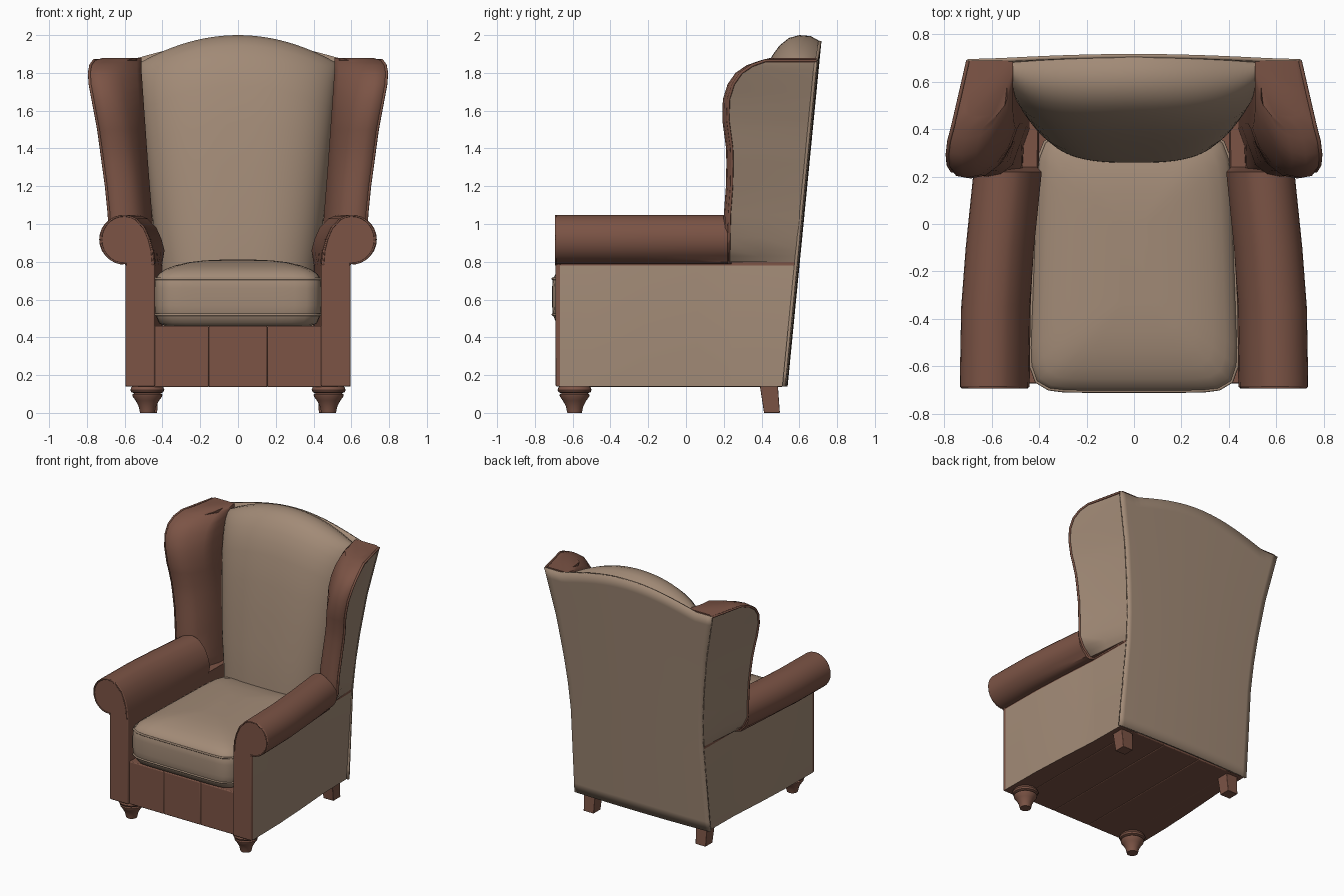
import bpy, bmesh, math
from mathutils import Vector

cube = bpy.data.objects.get("Cube")
if cube:
    bpy.data.objects.remove(cube)


def material(name, rgb):
    m = bpy.data.materials.new(name)
    m.use_nodes = True
    m.diffuse_color = (*rgb, 1)
    m.node_tree.nodes["Principled BSDF"].inputs["Base Color"].default_value = (*rgb, 1)
    return m


BROWN = material("brown leather", (0.2, 0.088, 0.06))
BEIGE = material("beige fabric", (0.36, 0.256, 0.183))


def table(pairs, t):
    """Linear lookup in a list of (key, value) pairs."""
    if t <= pairs[0][0]:
        return pairs[0][1]
    for (a, va), (b, vb) in zip(pairs, pairs[1:]):
        if t <= b:
            return va + (vb - va) * (t - a) / (b - a)
    return pairs[-1][1]


def back(z):
    """y of the leaning back plane at height z."""
    return 0.52 + (z - 0.14) * 0.098


def finish(obj, mats, mirror=False, bevel=0, angle=40):
    for m in mats:
        obj.data.materials.append(m)
    if bevel:
        b = obj.modifiers.new("bevel", 'BEVEL')
        b.width, b.segments = bevel, 3
    if mirror:
        obj.modifiers.new("mirror", 'MIRROR').use_mirror_merge = False
    if obj.type == 'MESH':
        bpy.ops.object.select_all(action='DESELECT')
        obj.select_set(True)
        bpy.context.view_layer.objects.active = obj
        bpy.ops.object.shade_smooth_by_angle(angle=math.radians(angle))
    return obj


def loft(name, rings, mats, pick=None, closed=True, **opts):
    """Skin a list of equal rings; pick(ring, segment) gives the material."""
    bm = bmesh.new()
    rows = [[bm.verts.new(p) for p in ring] for ring in rings]
    n = len(rows[0])
    for i in range(len(rows) - 1):
        for j in range(n if closed else n - 1):
            k = (j + 1) % n
            f = bm.faces.new((rows[i][j], rows[i][k], rows[i + 1][k], rows[i + 1][j]))
            f.material_index = pick(i, j) if pick else 0
    if closed:
        bm.faces.new(rows[0])
        bm.faces.new(rows[-1])
    bmesh.ops.recalc_face_normals(bm, faces=bm.faces)
    mesh = bpy.data.meshes.new(name)
    bm.to_mesh(mesh)
    bm.free()
    obj = bpy.data.objects.new(name, mesh)
    bpy.context.collection.objects.link(obj)
    return finish(obj, mats, **opts)


def piping(name, points, radius, mat, closed=False, mirror=False):
    curve = bpy.data.curves.new(name, 'CURVE')
    curve.dimensions = '3D'
    curve.bevel_depth, curve.bevel_resolution = radius, 2
    s = curve.splines.new('POLY')
    s.points.add(len(points) - 1)
    for q, p in zip(s.points, points):
        q.co = (*p, 1)
    s.use_cyclic_u = closed
    obj = bpy.data.objects.new(name, curve)
    bpy.context.collection.objects.link(obj)
    return finish(obj, [mat], mirror=mirror)


def box(name, lo, hi, mat, **opts):
    ring = [(lo[0], lo[1]), (hi[0], lo[1]), (hi[0], hi[1]), (lo[0], hi[1])]
    return loft(name, [[(x, y, z) for x, y in ring] for z in (lo[2], hi[2])], [mat], **opts)


# Arms: scroll profile swept backwards, dropping to a plain side panel under the wing
profile = [(0.44, 0.14), (0.44, 0.78), (0.447, 0.86), (0.463, 0.92), (0.49, 0.98)]
for k in range(17):
    a = math.radians(122 - k * 217 / 16)
    profile.append((0.605 + 0.13 * math.cos(a), 0.918 + 0.13 * math.sin(a)))
profile += [(0.595, 0.78), (0.595, 0.14)]
shift = [(-0.67, 0), (-0.35, 0.006), (-0.1, 0.025), (0.22, 0.058), (0.56, 0.065)]


def arm_ring(y, low=False, rear=False):
    ring = []
    for x, z in profile:
        if low:
            x, z = min(x, 0.595), min(z, 0.8)
        ring.append((x - table(shift, y) * (1 if z > 0.81 else 0.65), back(z) - 0.005 if rear else y, z))
    return ring


arm_rings = [arm_ring(y) for y in (-0.67, -0.5, -0.35, -0.22, -0.1, 0.06, 0.22)]
arm_rings += [arm_ring(0.24, True), arm_ring(0.56, True, True)]
outer_side = len(profile) - 2
loft("arms", arm_rings, [BROWN, BEIGE], lambda i, j: int(j == outer_side), mirror=True)
loft("arm_front_panels", [[(x, y, z) for x, z in profile] for y in (-0.69, -0.66)],
     [BROWN], mirror=True, bevel=0.007)
piping("arm_front_piping", [(0.59 + (x - 0.59) * 0.93, -0.689, 0.02 + z * 0.977) for x, z in profile[1:-1]],
       0.005, BROWN, mirror=True)

# Wings: flared padded sides with a fabric outer face
front_y = [(0.8, 0.195), (1.05, 0.2), (1.25, 0.215), (1.4, 0.212), (1.55, 0.192), (1.66, 0.195),
           (1.74, 0.22), (1.8, 0.262), (1.84, 0.32), (1.865, 0.39), (1.88, 0.45)]
front_x = [(0.8, 0.585), (0.86, 0.645), (0.93, 0.678), (1.05, 0.682), (1.2, 0.697), (1.5, 0.738),
           (1.74, 0.783), (1.8, 0.787), (1.84, 0.78), (1.865, 0.762), (1.88, 0.715)]
back_x = [(0.14, 0.565), (0.8, 0.55), (1.0, 0.56), (1.2, 0.58), (1.5, 0.622), (1.865, 0.7), (1.88, 0.68)]
inner_x = [(0.8, 0.44), (1.05, 0.455), (1.3, 0.475), (1.8, 0.51)]
levels = [0.8, 0.83, 0.86, 0.93, 1.05, 1.2, 1.32, 1.4, 1.5, 1.55, 1.6, 1.66, 1.7, 1.74, 1.77, 1.8,
          1.82, 1.84, 1.855, 1.865, 1.88]


def wing_ring(z):
    xf, yf, xi = table(front_x, z), table(front_y, z), table(inner_x, z)
    xb, yb = table(back_x, z), back(z)
    pts = [(xb, yb), ((xb + xf) / 2, (yb + yf) / 2), (xf, yf + 0.03), (xf - 0.018, yf + 0.008),
           (xf - 0.06, yf), (xf - 0.12, yf + 0.012), (max(xf - 0.17, xi + 0.03), yf + 0.05),
           (xi + 0.025, yf + 0.14), (xi, yf + 0.21), (xi, yb)]
    return [(x, y, z) for x, y in pts]


loft("wings", [wing_ring(z) for z in levels], [BROWN, BEIGE],
     lambda i, j: int(j < 2 and levels[i] < 1.85), mirror=True, angle=50)
edge = [wing_ring(z)[2] for z in levels[:-1]] + [wing_ring(1.865)[0]]
piping("wing_piping", edge, 0.008, BROWN, mirror=True)

# Back panel: leaning sheet with an arched top
rows = []
for r in range(25):
    v, row = r / 24, []
    for c in range(33):
        u = c / 16 - 1
        rise = max(0, math.cos(math.pi / 2 * min(1, abs(u) * 1.25)))
        z = 0.14 + v * (1.73 + 0.1 * rise)
        row.append((u * (table(back_x, min(z, 1.865)) + 0.003), back(z) + 0.012 * (1 - u * u) - 0.002, z))
    rows.append(row)
panel = loft("back_panel", rows, [BEIGE], closed=False)
solid = panel.modifiers.new("thickness", 'SOLIDIFY')
solid.thickness, solid.offset = 0.016, 0

# Backrest cushion: crowned pad, one closed outline per column
side = [(0.25, 0.55), (0.26, 0.82), (0.285, 1.05), (0.315, 1.3), (0.35, 1.53), (0.39, 1.73), (0.42, 1.82),
        (0.455, 1.89), (0.495, 1.945), (0.545, 1.985), (0.6, 2.0), (0.66, 1.995), (0.705, 1.97)]
half_width = [(0.55, 0.4), (0.75, 0.41), (1.0, 0.45), (1.3, 0.48), (1.6, 0.51), (1.85, 0.53)]
columns = []
for c in range(37):
    u = math.sin((c / 18 - 1) * math.pi / 2)
    depth = 0.3 + 0.7 * math.sqrt(max(0, 1 - abs(u) ** 3))
    column = []
    for y, z in side + [(back(0.55), 0.55)]:
        h = 0.55 + (z - 0.55) * (1 - 0.105 * u * u)
        column.append((u * table(half_width, h), back(h) - (back(z) - y) * depth, h))
    columns.append(column)
loft("backrest_cushion", columns, [BEIGE], angle=60)


# Seat cushion: boxed band with a domed top
def seat_ring(z, inset):
    ring = []
    for k in range(64):
        a = 2 * math.pi * k / 64
        c, s = math.cos(a), math.sin(a)
        r = (abs(c) ** 9 + abs(s) ** 9) ** (-1 / 9)
        y = -0.16 + s * r * (0.545 - inset)
        width = table([(-0.71, 0.447), (-0.45, 0.435), (0.38, 0.405)], y)
        ring.append((c * r * (width - inset), y, z))
    return ring


seat = [(0.46, 0.05), (0.475, 0.018), (0.52, 0), (0.57, -0.004), (0.66, -0.004), (0.71, 0), (0.735, 0.015),
        (0.76, 0.05), (0.78, 0.1), (0.797, 0.17), (0.807, 0.25), (0.812, 0.36)]
loft("seat_cushion", [seat_ring(z, i) for z, i in seat], [BEIGE], angle=60)
for name, z in (("seat_lower_piping", 0.52), ("seat_upper_piping", 0.71)):
    piping(name, seat_ring(z, 0), 0.007, BEIGE, closed=True)

# Base: three upholstered sections from the front apron to the back
for name, x in (("base_right", -0.3), ("base_middle", 0), ("base_left", 0.3)):
    w = 0.155 if x == 0 else 0.145
    box(name, (x - w, -0.672, 0.137), (x + w, 0.51, 0.46), BROWN, bevel=0.006)

# Front legs: turned
turned = [(0.07, 0.15), (0.085, 0.135), (0.09, 0.122), (0.085, 0.11), (0.07, 0.104), (0.08, 0.097),
          (0.078, 0.087), (0.062, 0.065), (0.046, 0.035), (0.041, 0.012), (0.038, 0)]
loft("front_legs", [[(0.48 + r * math.cos(k * math.pi / 12), -0.59 + r * math.sin(k * math.pi / 12), z)
                     for k in range(24)] for r, z in turned], [BROWN], mirror=True)

# Back legs: square and raked
square = [(-1, -1), (1, -1), (1, 1), (-1, 1)]
loft("back_legs", [[(0.47 + dx * r, y + dy * r, z) for dx, dy in square]
                   for r, y, z in ((0.048, 0.438, 0.15), (0.042, 0.455, 0))], [BROWN], mirror=True, bevel=0.003)
